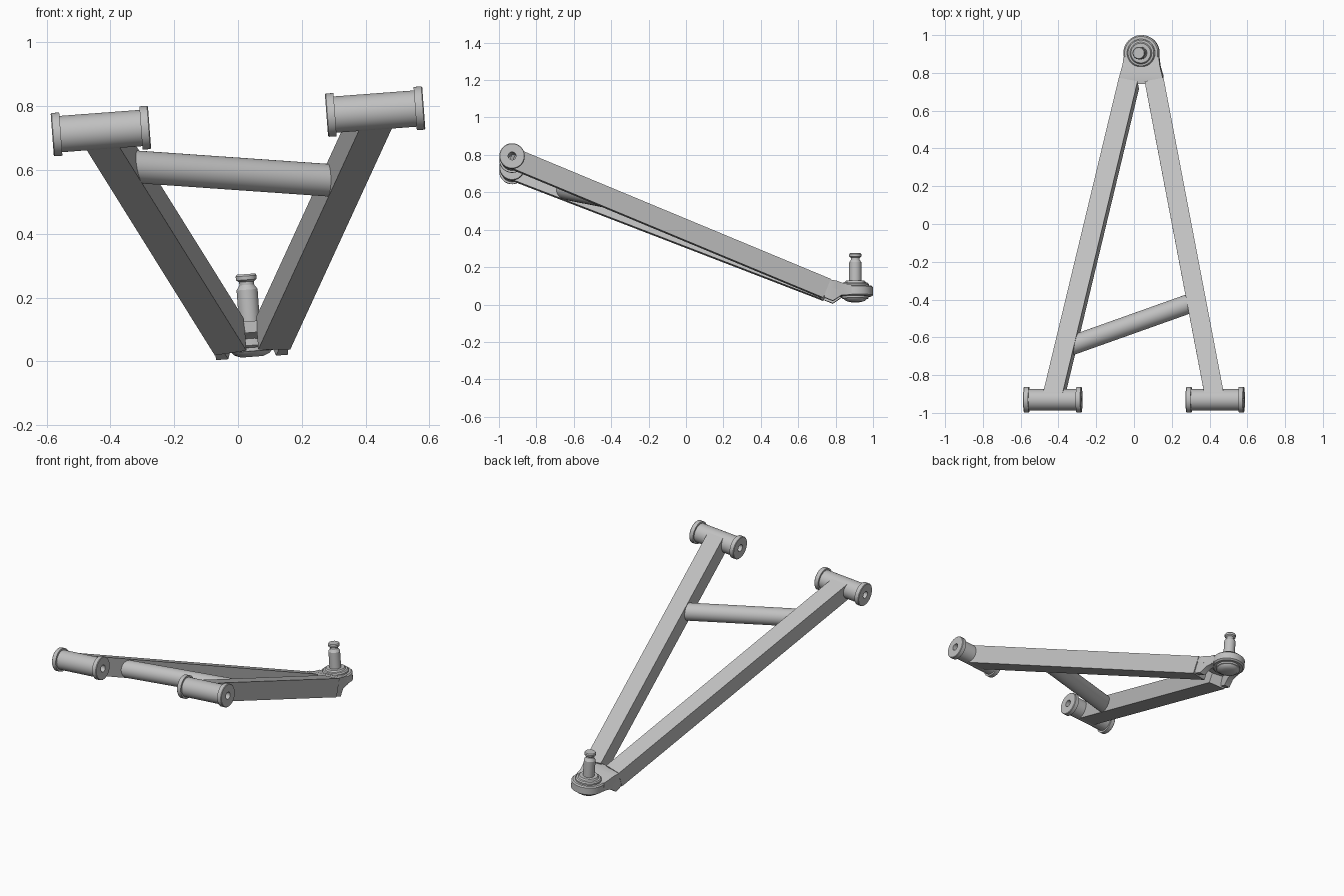
import bpy, bmesh, math
from mathutils import Vector, Matrix

cube = bpy.data.objects.get("Cube")
if cube:
    bpy.data.objects.remove(cube, do_unlink=True)

steel = bpy.data.materials.new("plain_grey_steel")
steel.use_nodes = True
GREY = (0.53, 0.53, 0.53, 1)
steel.diffuse_color = GREY
steel.node_tree.nodes["Principled BSDF"].inputs["Base Color"].default_value = GREY

# The whole frame is rolled slightly about its long axis
ROLL = Matrix.Rotation(math.radians(-4.3), 4, 'Y')
SIDE = ROLL @ Vector((1, 0, 0))


def finish(name, bm, matrix, smooth=True):
    bm.transform(matrix)
    bmesh.ops.recalc_face_normals(bm, faces=bm.faces)
    mesh = bpy.data.meshes.new(name)
    bm.to_mesh(mesh)
    bm.free()
    mesh.materials.append(steel)
    obj = bpy.data.objects.new(name, mesh)
    bpy.context.collection.objects.link(obj)
    if smooth:
        bpy.ops.object.select_all(action='DESELECT')
        obj.select_set(True)
        bpy.context.view_layer.objects.active = obj
        bpy.ops.object.shade_smooth_by_angle(angle=math.radians(30))
    return obj


def skin(bm, rings, loop):
    """Bridge successive rings of vertices."""
    pairs = list(zip(rings, rings[1:]))
    if loop:
        pairs.append((rings[-1], rings[0]))
    for a, b in pairs:
        n = len(a)
        for i in range(n):
            j = (i + 1) % n
            bm.faces.new((a[i], a[j], b[j], b[i]))


def lathe(name, profile, matrix, loop=False, steps=48):
    """Turn (radius, z) points around the local z axis."""
    bm = bmesh.new()
    rings = [[bm.verts.new((r * math.cos(k * math.tau / steps),
                            r * math.sin(k * math.tau / steps), z))
              for k in range(steps)] for r, z in profile]
    skin(bm, rings, loop)
    if not loop:
        bm.faces.new(rings[0])
        bm.faces.new(rings[-1])
    return finish(name, bm, matrix)


def loft(name, sections, matrix):
    """Rectangular sections (y, x_min, x_max, z_min, z_max) joined along y."""
    bm = bmesh.new()
    rings = [[bm.verts.new(p) for p in ((a, y, lo), (b, y, lo), (b, y, hi), (a, y, hi))]
             for y, a, b, lo, hi in sections]
    skin(bm, rings, False)
    bm.faces.new(rings[0])
    bm.faces.new(rings[-1])
    return finish(name, bm, matrix)


def frame(origin, x, y, z):
    m = Matrix((x, y, z)).transposed().to_4x4()
    m.translation = origin
    return m


def along(start, end):
    """Matrix placing local z along a segment, and the segment's length."""
    d = end - start
    return Matrix.Translation(start) @ d.to_track_quat('Z', 'Y').to_matrix().to_4x4(), d.length


# Square arms and the flanged bushings at their front ends
ARMS = {"right": (Vector((-0.43, -0.93, 0.722)), Vector((-0.027, 0.745, 0.076))),
        "left": (Vector((0.43, -0.93, 0.783)), Vector((0.11, 0.745, 0.087)))}
L, FL, BODY, FLANGE, HOLE = 0.153, 0.027, 0.057, 0.068, 0.021
half = [(FLANGE, L - FL), (FLANGE + 0.0, L - 0.003), (FLANGE - 0.003, L), (HOLE, L)]
bushing = ([(BODY, L - FL)] + half + [(r, -z) for r, z in reversed(half)] + [(BODY, FL - L)])

for side, (start, end) in ARMS.items():
    d = (end - start).normalized()
    up = SIDE.cross(d).normalized()
    bm = bmesh.new()
    bmesh.ops.create_cube(bm, size=1)
    bmesh.ops.scale(bm, vec=(0.102, (end - start).length, 0.108), verts=bm.verts)
    finish(side + "_arm", bm, frame((start + end) / 2, d.cross(up), d, up), smooth=False)
    lathe(side + "_bushing", bushing,
          Matrix.Translation(start) @ SIDE.to_track_quat('Z', 'Y').to_matrix().to_4x4(), loop=True)

# Round brace between the arms
m, length = along(Vector((-0.35, -0.65, 0.612)), Vector((0.325, -0.41, 0.565)))
lathe("cross_brace", [(0.051, 0), (0.051, length)], m)

# Joint bracket: a top plate with two downturned flanges, open underneath
JOINT = Matrix.Translation((0.04, 0.905, 0.07)) @ ROLL
loft("bracket_plate", [(-0.165, -0.115, 0.115, 0.02, 0.056),
                       (-0.14, -0.119, 0.119, 0.02, 0.056),
                       (-0.10, -0.108, 0.108, 0.005, 0.05),
                       (-0.06, -0.098, 0.098, -0.02, 0.036),
                       (-0.02, -0.094, 0.094, -0.025, 0.029)], JOINT)
for side, s in (("right", -1), ("left", 1)):
    loft(side + "_bracket_flange",
         [(y, *sorted((s * inner, s * outer)), lo, hi) for y, inner, outer, lo, hi in (
             (-0.165, 0.085, 0.115, -0.04, 0.03),
             (-0.12, 0.075, 0.113, -0.058, 0.03),
             (-0.075, 0.065, 0.101, -0.028, 0.01),
             (-0.03, 0.06, 0.094, -0.024, 0.01))], JOINT)

# Round joint housing with its lower cap and upper collar
lathe("joint_housing", [(0.085, -0.027), (0.095, -0.02), (0.095, 0.022), (0.088, 0.029)], JOINT)
lathe("joint_lower_cap", [(0.035, -0.056), (0.055, -0.048), (0.062, -0.04),
                          (0.07, -0.038), (0.07, -0.02)], JOINT)
lathe("joint_collar", [(0.074, 0.02), (0.074, 0.038), (0.068, 0.045), (0.058, 0.047),
                       (0.052, 0.056), (0.036, 0.056)], JOINT)

# Upright pin with a groove below its head
lathe("joint_pin", [(0.033, 0.03), (0.033, 0.155), (0.023, 0.17), (0.023, 0.18),
                    (0.032, 0.186), (0.033, 0.198), (0.029, 0.204)], JOINT)
